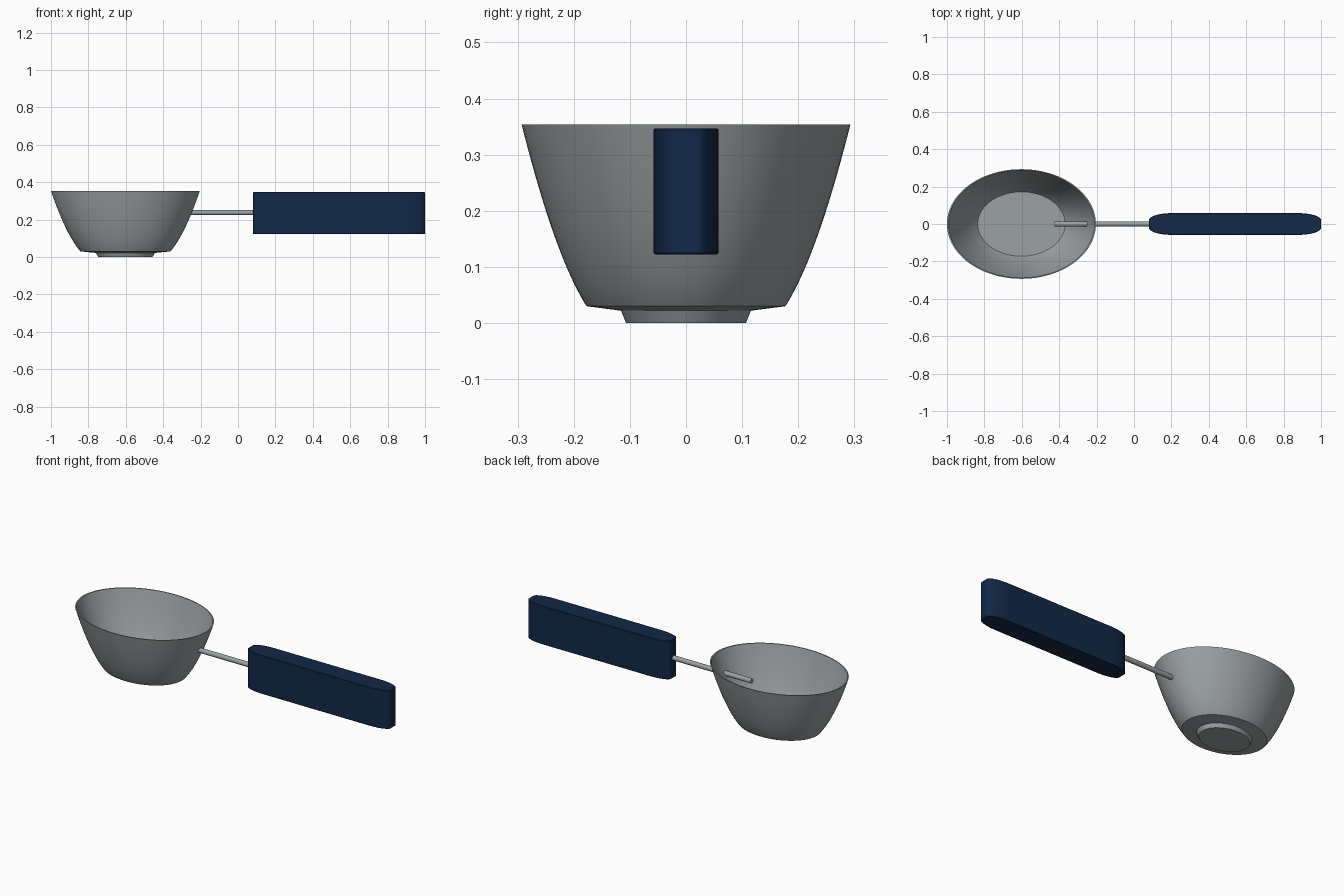
import bpy, bmesh, math

cube = bpy.data.objects.get("Cube")
if cube:
    bpy.data.objects.remove(cube, do_unlink=True)


def material(name, rgb):
    mat = bpy.data.materials.new(name)
    mat.use_nodes = True
    mat.diffuse_color = (*rgb, 1)
    mat.node_tree.nodes["Principled BSDF"].inputs["Base Color"].default_value = (*rgb, 1)
    return mat


steel = material("steel grey", (0.33, 0.36, 0.37))
navy = material("navy blue", (0.006, 0.022, 0.065))


def loft(name, rings, mat, angle=30):
    """Skin a stack of equal-length rings and cap both ends."""
    bm = bmesh.new()
    loops = [[bm.verts.new(p) for p in ring] for ring in rings]
    for a, b in zip(loops, loops[1:]):
        for i in range(len(a)):
            j = (i + 1) % len(a)
            bm.faces.new((a[i], a[j], b[j], b[i]))
    bm.faces.new(loops[0])
    bm.faces.new(loops[-1])
    bmesh.ops.recalc_face_normals(bm, faces=bm.faces)
    mesh = bpy.data.meshes.new(name)
    bm.to_mesh(mesh)
    bm.free()
    mesh.materials.append(mat)
    obj = bpy.data.objects.new(name, mesh)
    bpy.context.collection.objects.link(obj)
    bpy.ops.object.select_all(action="DESELECT")
    obj.select_set(True)
    bpy.context.view_layer.objects.active = obj
    bpy.ops.object.shade_smooth_by_angle(angle=math.radians(angle))
    return obj


# Oval bowl: foot, curved outer wall, rim, then the inner wall and floor
BOWL_X, RX, RY, TOP = -0.602, 0.398, 0.293, 0.354
BASE, BASE_R, WALL, STEPS = 0.03, 0.605, 0.018, 20


def oval(r, z, n=96):
    turns = [math.tau * i / n for i in range(n)]
    return [(BOWL_X + RX * r * math.cos(t), RY * r * math.sin(t), z) for t in turns]


def wall_point(t):
    """Quadratic curve from the base edge up to the rim."""
    bend_r, bend_z = 0.8, 0.12
    r = (1 - t) ** 2 * BASE_R + 2 * t * (1 - t) * bend_r + t * t
    z = (1 - t) ** 2 * BASE + 2 * t * (1 - t) * bend_z + t * t * TOP
    return r, z


outer = [wall_point(i / STEPS) for i in range(STEPS + 1)]
inner = [(r - WALL, z + 0.008 * (TOP - z) / TOP) for r, z in reversed(outer)]
profile = [(0.365, 0), (0.395, 0.022)] + outer + inner
loft("bowl", [oval(r, z) for r, z in profile], steel)

# Thin rod running through the bowl wall into the handle
ROD_Z, ROD_R = 0.238, 0.014
circle = [math.tau * i / 24 for i in range(24)]
loft("rod", [[(x, ROD_R * math.cos(t), ROD_Z + ROD_R * math.sin(t)) for t in circle]
             for x in (-0.425, 0.12)], steel)

# Tall flat handle with long elliptical corners
HANDLE_X, HALF_L, HALF_W = 0.54, 0.46, 0.058
CORNER_L, CORNER_W, SOFT = 0.12, 0.038, 0.003


def handle_ring(z, inset):
    ring = []
    for quarter, (sx, sy) in enumerate(((1, 1), (-1, 1), (-1, -1), (1, -1))):
        for i in range(13):
            t = math.pi / 2 * (quarter + i / 12)
            x = sx * (HALF_L - CORNER_L) + (CORNER_L - inset) * math.cos(t)
            y = sy * (HALF_W - CORNER_W) + (CORNER_W - inset) * math.sin(t)
            ring.append((HANDLE_X + x, y, z))
    return ring


LOW, HIGH = 0.122, 0.347
loft("handle", [handle_ring(LOW, SOFT), handle_ring(LOW + SOFT, 0),
                handle_ring(HIGH - SOFT, 0), handle_ring(HIGH, SOFT)], navy, 40)
